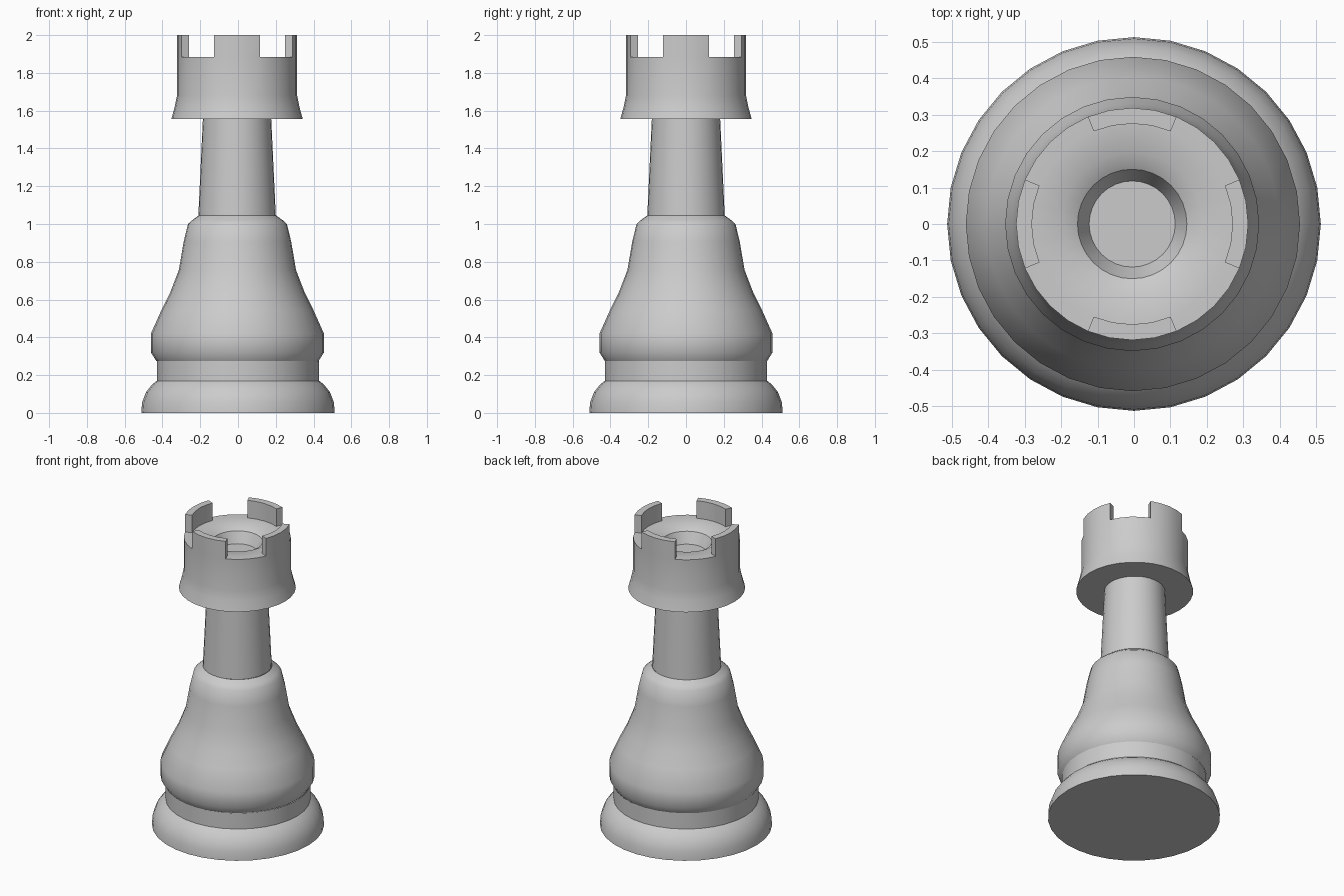
import bpy, bmesh, math

if "Cube" in bpy.data.objects:
    bpy.data.objects.remove(bpy.data.objects["Cube"])

SIDES = 32


def ring_faces(bm, profile, cx=0.0):
    """Spin a (radius, z) profile around the z axis; radius 0 becomes a cap."""
    rings = []
    for r, z in profile:
        if r == 0:
            rings.append([bm.verts.new((cx, 0, z))] * SIDES)
        else:
            rings.append([bm.verts.new((cx + r * math.cos(2 * math.pi * i / SIDES),
                                        r * math.sin(2 * math.pi * i / SIDES), z))
                          for i in range(SIDES)])
    bands = []
    for a, b in zip(rings, rings[1:]):
        band = []
        for i in range(SIDES):
            j = (i + 1) % SIDES
            corners = list(dict.fromkeys((a[i], a[j], b[j], b[i])))
            band.append(bm.faces.new(corners))
        bands.append(band)
    return bands


def finish(bm, name, angle=35):
    mesh = bpy.data.meshes.new(name)
    bm.normal_update()
    bm.to_mesh(mesh)
    bm.free()
    obj = bpy.data.objects.new(name, mesh)
    bpy.context.collection.objects.link(obj)
    bpy.ops.object.select_all(action='DESELECT')
    obj.select_set(True)
    bpy.context.view_layer.objects.active = obj
    bpy.ops.object.shade_smooth_by_angle(angle=math.radians(angle))
    return obj


def lathe(name, profile, cx=0.0):
    bm = bmesh.new()
    ring_faces(bm, profile, cx)
    return finish(bm, name)


# Rounded foot
lathe("base", [(0, 0), (0.512, 0), (0.508, 0.055), (0.487, 0.11),
               (0.455, 0.15), (0.43, 0.17)])

# Recessed collar
lathe("collar", [(0.43, 0.17), (0.43, 0.275)])

# Bell-shaped body with rounded shoulder
lathe("body", [(0.43, 0.275), (0.458, 0.32), (0.458, 0.42), (0.402, 0.545),
               (0.357, 0.635), (0.31, 0.757), (0.285, 0.905), (0.262, 1.0),
               (0.24, 1.02), (0.205, 1.045)], -0.003)

# Tapered neck
lathe("neck", [(0.205, 1.045), (0.181, 1.555)], -0.005)

# Tower head with a dished top and four raised battlements
bm = bmesh.new()
bands = ring_faces(bm, [(0.181, 1.555), (0.348, 1.555), (0.33, 1.62), (0.318, 1.68),
                        (0.318, 1.885), (0.275, 1.885), (0.195, 1.88),
                        (0.15, 1.855), (0.118, 1.785), (0, 1.785)], -0.005)
rim = bands[4]
raised = [rim[(q * 8 + k) % SIDES] for q in range(4) for k in (-2, -1, 0, 1)]
result = bmesh.ops.extrude_face_region(bm, geom=raised)
top_verts = [g for g in result["geom"] if isinstance(g, bmesh.types.BMVert)]
bmesh.ops.translate(bm, verts=top_verts, vec=(0, 0, 0.115))
bmesh.ops.delete(bm, geom=[f for f in raised if f.is_valid], context='FACES_ONLY')
finish(bm, "tower_head")
